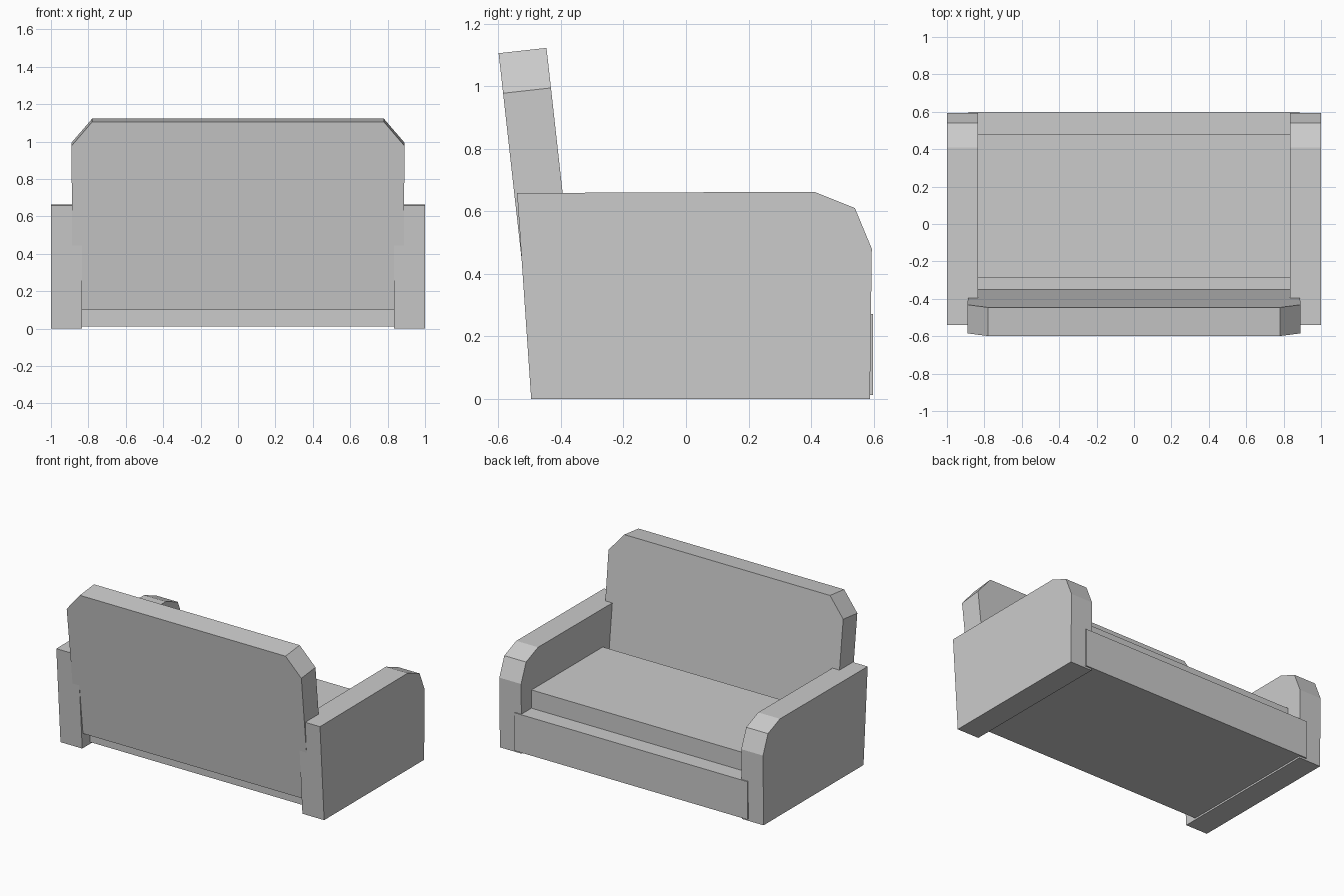
import bpy
from mathutils import Vector

if "Cube" in bpy.data.objects:
    bpy.data.objects.remove(bpy.data.objects["Cube"])


def prism(name, outline, extrude):
    """Closed solid from a planar outline swept along a vector."""
    base = [Vector(p) for p in outline]
    n = len(base)
    verts = base + [p + Vector(extrude) for p in base]
    faces = [tuple(range(n)), tuple(range(2 * n - 1, n - 1, -1))]
    faces += [(i, i + n, (i + 1) % n + n, (i + 1) % n) for i in range(n)]
    # keep the normals pointing outward for either winding
    normal = sum((base[i].cross(base[(i + 1) % n]) for i in range(n)), Vector())
    if normal.dot(Vector(extrude)) > 0:
        faces = [f[::-1] for f in faces]
    mesh = bpy.data.meshes.new(name)
    mesh.from_pydata(verts, [], faces)
    obj = bpy.data.objects.new(name, mesh)
    bpy.context.collection.objects.link(obj)
    return obj


def box(name, x, y0, y1, z0, z1):
    outline = [(-x, y0, z0), (x, y0, z0), (x, y1, z0), (-x, y1, z0)]
    return prism(name, outline, (0, 0, z1 - z0))


# Seat base and loose cushion
box("seat_base", 0.885, -0.41, 0.598, 0.012, 0.272)
box("seat_cushion", 0.834, -0.29, 0.482, 0.272, 0.397)

# Armrests with a faceted rounded front corner
arm_profile = [(-0.495, 0), (0.588, 0), (0.594, 0.48), (0.54, 0.61),
               (0.41, 0.662), (-0.54, 0.658)]
for side, label in ((-1, "left"), (1, "right")):
    prism(label + "_armrest", [(side * 0.835, y, z) for y, z in arm_profile],
          (side * 0.165, 0, 0))

# Leaning backrest with clipped top corners
back_outline = [(-0.885, 0.1), (0.885, 0.1), (0.89, 0.977), (0.78, 1.105),
                (-0.78, 1.105), (-0.89, 0.977)]
prism("backrest", [(x, -0.487 - 0.1115 * (z - 0.1), z) for x, z in back_outline],
      (0, 0.153, 0.017))
